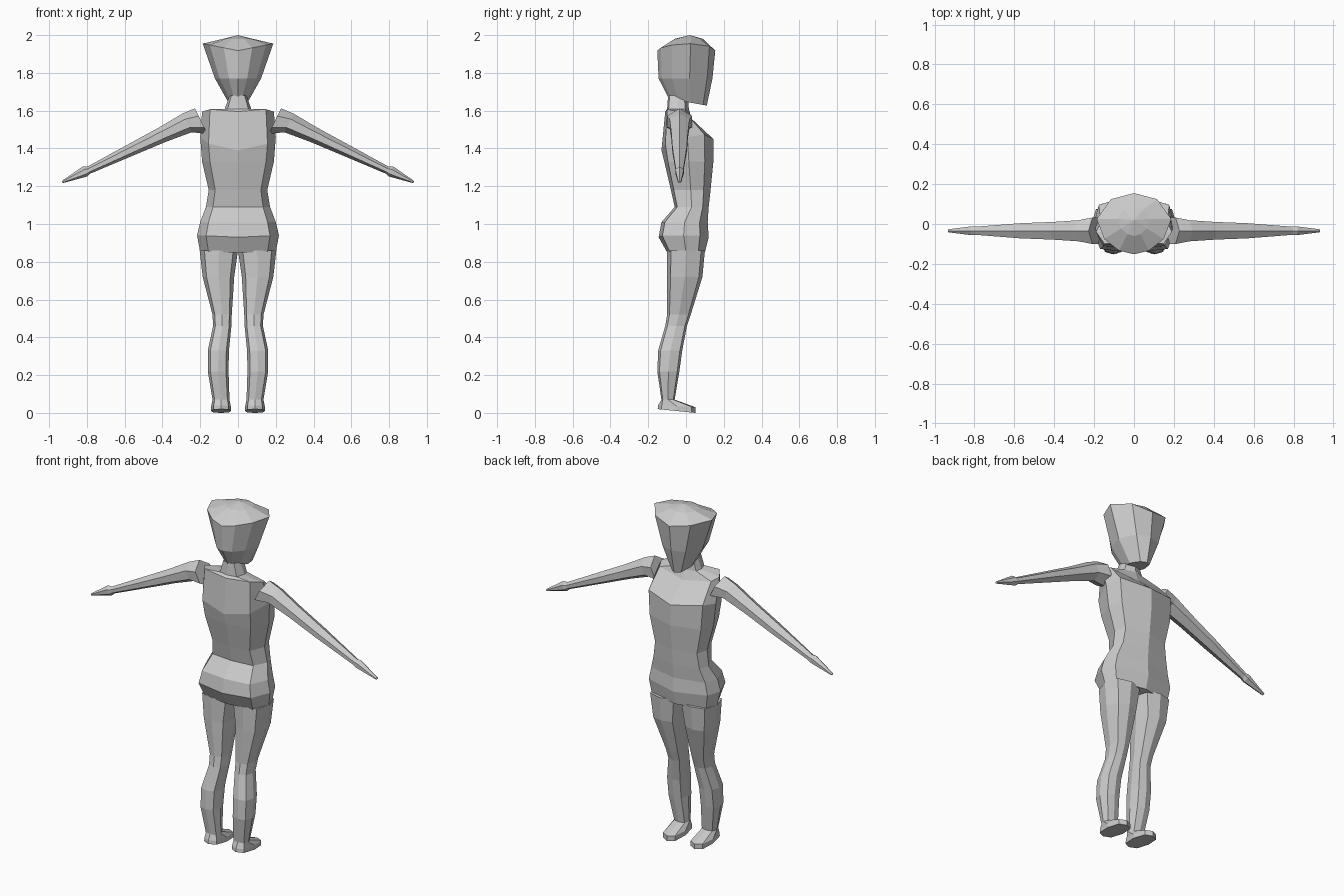
import bpy, bmesh
from mathutils import Vector

if "Cube" in bpy.data.objects:
    bpy.data.objects.remove(bpy.data.objects["Cube"])


def ring(shape, z, w, y_back, y_front, lift=0, tilt=0, xc=0):
    """Horizontal section: a half outline mirrored about xc; lift raises the sides, tilt the front."""
    yc, ry = (y_front + y_back) / 2, (y_front - y_back) / 2
    full = shape + [(-u, v) for u, v in reversed(shape[1:-1])]
    return [Vector((xc + u * w, yc + v * ry, z + lift * abs(u) + tilt * v)) for u, v in full]


def loft(name, rings, apex=None, mirror=False):
    bm = bmesh.new()
    loops = [[bm.verts.new(p) for p in r] for r in rings]
    n = len(loops[0])
    for a, b in zip(loops, loops[1:]):
        for i in range(n):
            j = (i + 1) % n
            bm.faces.new((a[i], a[j], b[j], b[i]))
    bm.faces.new(loops[0][::-1])
    if apex:
        tip = bm.verts.new(apex)
        for i in range(n):
            bm.faces.new((loops[-1][i], loops[-1][(i + 1) % n], tip))
    else:
        bm.faces.new(loops[-1])
    bmesh.ops.recalc_face_normals(bm, faces=bm.faces)
    mesh = bpy.data.meshes.new(name)
    bm.to_mesh(mesh)
    bm.free()
    obj = bpy.data.objects.new(name, mesh)
    bpy.context.collection.objects.link(obj)
    if mirror:
        obj.modifiers.new("Mirror", 'MIRROR').use_clip = True
    return obj


# Half outlines, from the toe side (+y) round to the back (-y)
BODY = [(0, 1), (.88, .65), (1, 0), (.78, -.85), (0, -1)]
LIMB = [(0, 1), (.75, .8), (1, 0), (.75, -.8), (0, -1)]
SKULL = [(0, 1), (.62, .8), (1, .15), (.8, -.5), (.4, -.88), (0, -1)]

# Torso and neck: z, half width, back y, front y, lift, tilt
torso = [(.85, .2, -.10, .10), (.93, .217, -.145, .12, .01), (1.01, .2, -.13, .115),
         (1.09, .17, -.06, .12), (1.18, .155, -.08, .13), (1.33, .19, -.115, .145),
         (1.42, .2, -.13, .145, .04, .03), (1.575, .19, -.11, .03, .02, -.02),
         (1.61, .07, -.10, .015), (1.68, .045, -.095, .01)]
loft("torso", [ring(BODY, *r) for r in torso])

# Head
head = [(1.645, .05, -.09, .11, 0, -.018), (1.77, .122, -.145, .14),
        (1.918, .187, -.152, .155, .037), (1.98, .08, -.06, .09)]
loft("head", [ring(SKULL, *r) for r in head], apex=(0, .02, 2))

# Legs and feet: z, inner x, outer x, back y, front y, tilt
legs = [(.01, .037, .143, -.15, .05, -.01), (.035, .038, .142, -.148, .05, -.005),
        (.07, .045, .135, -.13, -.06, 0), (.22, .05, .16, -.152, -.035, 0),
        (.33, .048, .16, -.147, -.02, 0), (.46, .035, .132, -.11, .005, 0),
        (.52, .033, .135, -.10, .025, 0), (.72, .02, .187, -.10, .087, 0),
        (.86, 0, .203, -.10, .10, 0)]
loft("leg", [ring(LIMB, z, (b - a) / 2, yb, yf, 0, t, (a + b) / 2)
             for z, a, b, yb, yf, t in legs], mirror=True)

# Arms and hands: centre x, centre z, half depth, half height
NORMAL = Vector((.44, 0, .9))
HEX = [(0, 1), (.85, .4), (.85, -.5), (0, -1), (-.85, -.5), (-.85, .4)]
arms = [(.195, 1.545, .078, .075), (.27, 1.535, .062, .055), (.40, 1.473, .052, .042),
        (.56, 1.396, .045, .033), (.79, 1.285, .024, .02), (.81, 1.278, .026, .029),
        (.93, 1.222, .009, .006)]
loft("arm", [[Vector((x, -.034, z)) + Vector((0, u * ry, 0)) + NORMAL * (v * rz)
              for u, v in HEX] for x, z, ry, rz in arms], mirror=True)
